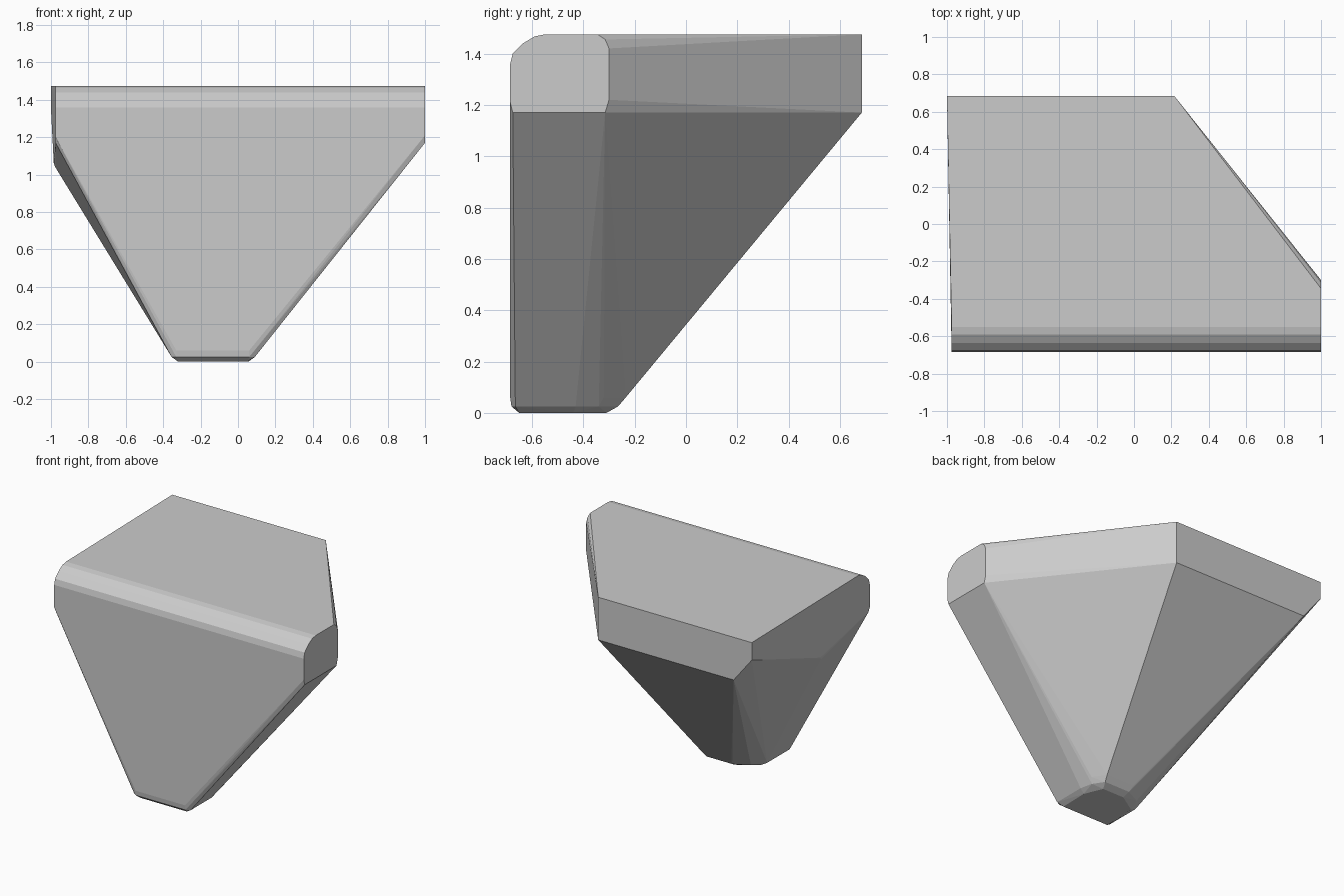
import bpy
import bmesh

cube = bpy.data.objects.get("Cube")
if cube:
    bpy.data.objects.remove(cube)

FRONT, BACK, LEFT_END, RIGHT_END = -0.685, 0.685, 1.0, -0.975
TOP, RIM = 1.475, 1.17


def make_material(name, value):
    mat = bpy.data.materials.new(name)
    mat.use_nodes = True
    colour = (value, value, value, 1)
    mat.diffuse_color = colour
    mat.node_tree.nodes["Principled BSDF"].inputs["Base Color"].default_value = colour
    return mat


def section(x, profile):
    """Place a (y, z) profile at one x position."""
    return [(x, y, z) for y, z in profile]


def ring(z, outline):
    """Place an (x, y) outline at one height."""
    return [(x, y, z) for x, y in outline]


def hull_object(name, points, mat):
    bm = bmesh.new()
    for p in points:
        bm.verts.new(p)
    result = bmesh.ops.convex_hull(bm, input=bm.verts[:])
    unused = {v for key in ("geom_interior", "geom_unused") for v in result[key]
              if isinstance(v, bmesh.types.BMVert)}
    bmesh.ops.delete(bm, geom=list(unused), context="VERTS")
    bmesh.ops.dissolve_limit(bm, angle_limit=0.01, verts=bm.verts[:], edges=bm.edges[:])
    bmesh.ops.recalc_face_normals(bm, faces=bm.faces[:])
    mesh = bpy.data.meshes.new(name)
    bm.to_mesh(mesh)
    bm.free()
    mesh.materials.append(mat)
    obj = bpy.data.objects.new(name, mesh)
    bpy.context.collection.objects.link(obj)
    return obj


# Rounded upper front edge, shared by both ends
front_round = [(FRONT, 1.36), (-0.675, 1.4), (-0.635, 1.44), (-0.59, 1.467), (-0.55, TOP)]

# Flat end with its softened corners
left_end = section(LEFT_END, front_round + [
    (FRONT, 1.21), (-0.675, RIM), (-0.315, RIM), (-0.3, 1.22),
    (-0.3, 1.42), (-0.315, 1.455), (-0.345, TOP)])

# Opposite end, slightly skewed, with a low corner halfway along
right_end = section(RIGHT_END, front_round + [(FRONT, 1.2), (-0.67, RIM)])
right_end += [(-0.977, -0.13, 1.04), (-0.985, -0.11, 1.06)]

# Back band with one clipped lower corner
back = [(-1, BACK, TOP), (-1, BACK, 1.35), (-0.857, BACK, RIM),
        (0.215, BACK, RIM), (0.215, BACK, TOP)]

# Blunt foot: flat sole, chamfer and upper outline
foot = ring(0, [(-0.32, -0.65), (0.05, -0.65), (0.055, -0.44), (0, -0.31),
                (-0.17, -0.31), (-0.31, -0.4)])
foot += ring(0.025, [(-0.355, -0.665), (-0.33, -0.68), (0.06, -0.68), (0.09, -0.665),
                     (0.09, -0.43), (0.07, -0.34), (0.02, -0.265),
                     (-0.18, -0.265), (-0.29, -0.32), (-0.355, -0.41)])
foot += ring(0.06, [(-0.33, FRONT), (0.06, FRONT), (0.115, -0.42), (0.09, -0.32),
                    (0.03, -0.235), (-0.19, -0.235), (-0.31, -0.31), (-0.375, -0.42)])

grey = make_material("plain grey", 0.6)
hull_object("tapered_block", left_end + right_end + back + foot, grey)
